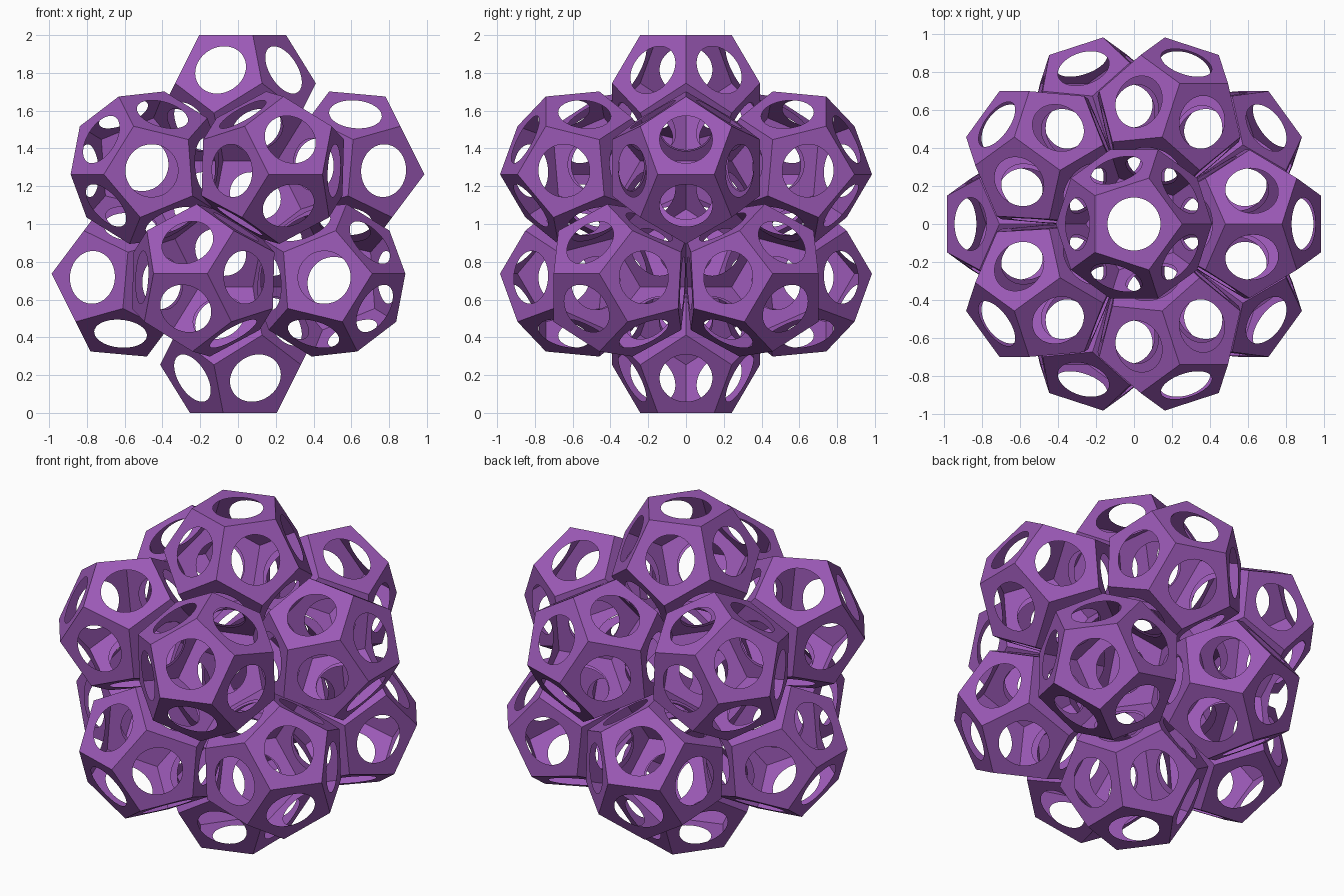
import bpy, bmesh
from math import radians, cos, sin, sqrt
from mathutils import Vector, Matrix

if "Cube" in bpy.data.objects:
    bpy.data.objects.remove(bpy.data.objects["Cube"])

R = 1 / 3              # inradius of each dodecahedron; three stacked make 2 units
APOTHEM = R * (sqrt(5) - 1) / 2
HOLE = 0.14
SEG = 40               # segments round each hole

# Twelve face directions
h, w = 1 / sqrt(5), 2 / sqrt(5)
normals = [Vector((0, 0, 1)), Vector((0, 0, -1))]
for k in range(5):
    for offset, z in ((0, h), (36, -h)):
        a = radians(72 * k + offset)
        normals.append(Vector((w * cos(a), w * sin(a), z)))

purple = bpy.data.materials.new("purple")
purple.diffuse_color = (0.328, 0.10, 0.468, 1)
purple.use_nodes = True
purple.node_tree.nodes["Principled BSDF"].inputs["Base Color"].default_value = purple.diffuse_color

# Thin dodecahedron shell with a round hole in every face
bm = bmesh.new()
for n in normals:
    m = next(q for q in normals if 0.3 < q.dot(n) < 0.6)
    u = (m - n * m.dot(n)).normalized()
    v = n.cross(u)
    outer, inner = [], []
    for i in range(SEG):
        deg = 360 * i / SEG
        d = u * cos(radians(deg)) + v * sin(radians(deg))
        side = (deg + 36) % 72 - 36
        outer.append(bm.verts.new(n * R + d * APOTHEM / cos(radians(side))))
        inner.append(bm.verts.new(n * R + d * HOLE))
    for i in range(SEG):
        j = (i + 1) % SEG
        bm.faces.new((outer[i], outer[j], inner[j], inner[i]))
bmesh.ops.remove_doubles(bm, verts=bm.verts, dist=1e-4)
mesh = bpy.data.meshes.new("pierced_dodecahedron")
bm.to_mesh(mesh)
bm.free()
mesh.materials.append(purple)

# Twelve copies, one mirrored across each face of a central cell
for i, n in enumerate(normals):
    cell = bpy.data.objects.new(f"pierced_cell_{i + 1}", mesh)
    bpy.context.collection.objects.link(cell)
    cell.matrix_world = (Matrix.Translation(Vector((0, 0, 1)) + n * 2 * R)
                         @ Matrix.Rotation(radians(180), 4, n))
